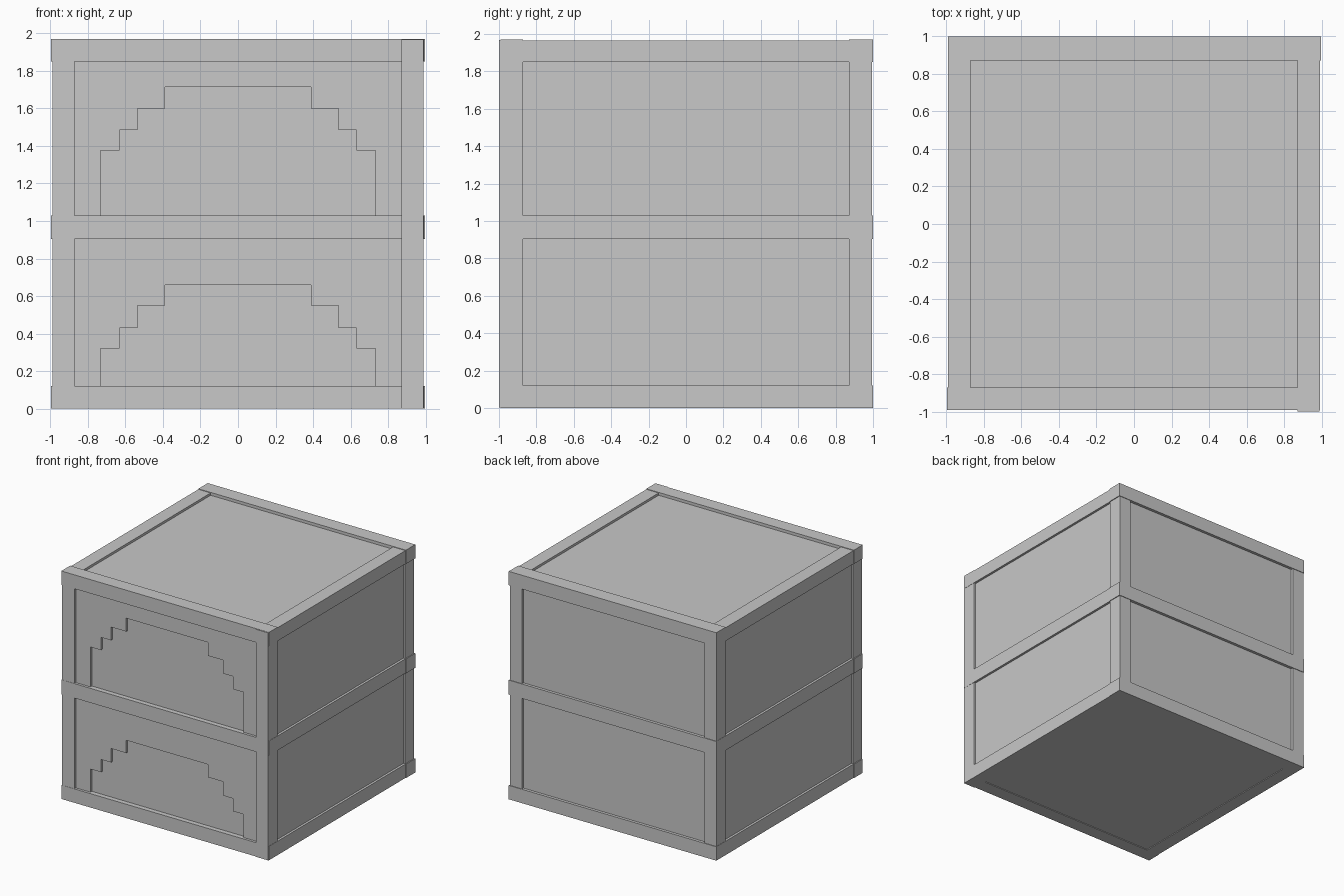
import bpy
import bmesh

old = bpy.data.objects.get("Cube")
if old:
    bpy.data.objects.remove(old, do_unlink=True)

grey = bpy.data.materials.new("plain grey")
grey.use_nodes = True
colour = (0.58, 0.58, 0.58, 1)
grey.diffuse_color = colour
grey.node_tree.nodes["Principled BSDF"].inputs["Base Color"].default_value = colour


def finish(name, bm):
    bmesh.ops.recalc_face_normals(bm, faces=bm.faces)
    mesh = bpy.data.meshes.new(name)
    bm.to_mesh(mesh)
    bm.free()
    mesh.materials.append(grey)
    obj = bpy.data.objects.new(name, mesh)
    bpy.context.collection.objects.link(obj)
    return obj


def box(name, xs, ys, zs):
    bm = bmesh.new()
    bmesh.ops.create_cube(bm, size=1)
    for v in bm.verts:
        v.co = [(r[0] + r[1]) / 2 + c * (r[1] - r[0]) for c, r in zip(v.co, (xs, ys, zs))]
    return finish(name, bm)


def plate(name, outline, y_front, y_back):
    """Extrude an x-z outline along y."""
    bm = bmesh.new()
    face = bm.faces.new([bm.verts.new((x, y_front, z)) for x, z in outline])
    new = bmesh.ops.extrude_face_region(bm, geom=[face])["geom"]
    bmesh.ops.translate(bm, vec=(0, y_back - y_front, 0),
                        verts=[g for g in new if isinstance(g, bmesh.types.BMVert)])
    return finish(name, bm)


INNER = 0.872
levels = {"bottom": (0, 0.12), "middle": (0.905, 1.03), "top": (1.85, 1.97)}

# Core: its sides, top and underside are the recessed panels
box("core", (-0.97, 0.97), (-0.95, 0.975), (0.006, 1.945))

# Horizontal beams
for label, (low, high) in levels.items():
    box(label + "_front_beam", (-0.995, 0.99), (-0.992, -INNER), (low, high))
    box(label + "_back_beam", (-0.99, 0.995), (INNER, 1), (low, high))
    side_high = high - 0.005 if label == "top" else high
    for side, s in (("left", 1), ("right", -1)):
        xs = sorted((s * INNER, s * 0.99))
        box(f"{label}_{side}_beam", xs, (-INNER, INNER), (low, side_high))

# Corner posts
for side, s in (("left", 1), ("right", -1)):
    xs = sorted((s * INNER, s * 0.988))
    box("front_" + side + "_post", xs, (-1 if s > 0 else -0.99, -INNER), (0.002, 1.968))
    box("back_" + side + "_post", xs, (INNER, 0.995), (0.002, 1.968))

# Front panels, each with a stepped arch opening onto the core
half_widths = (0.733, 0.632, 0.535, 0.39)
for label, low, high, steps in (
        ("lower", 0.12, 0.905, (0.32, 0.43, 0.55, 0.66)),
        ("upper", 1.03, 1.85, (1.375, 1.485, 1.6, 1.715))):
    right_half = []
    z = low
    for w, top in zip(half_widths, steps):
        right_half += [(-w, z), (-w, top)]
        z = top
    left_half = [(-x, z) for x, z in reversed(right_half)]
    outline = [(-INNER, low)] + right_half + left_half
    outline += [(INNER, low), (INNER, high), (-INNER, high)]
    plate(label + "_front_panel", outline, -0.97, -0.945)

# Rim around the underside panel
for side, s in (("left", 1), ("right", -1)):
    box("underside_" + side + "_rim", sorted((s * INNER, s * 0.98)), (-INNER, INNER), (0, 0.05))
